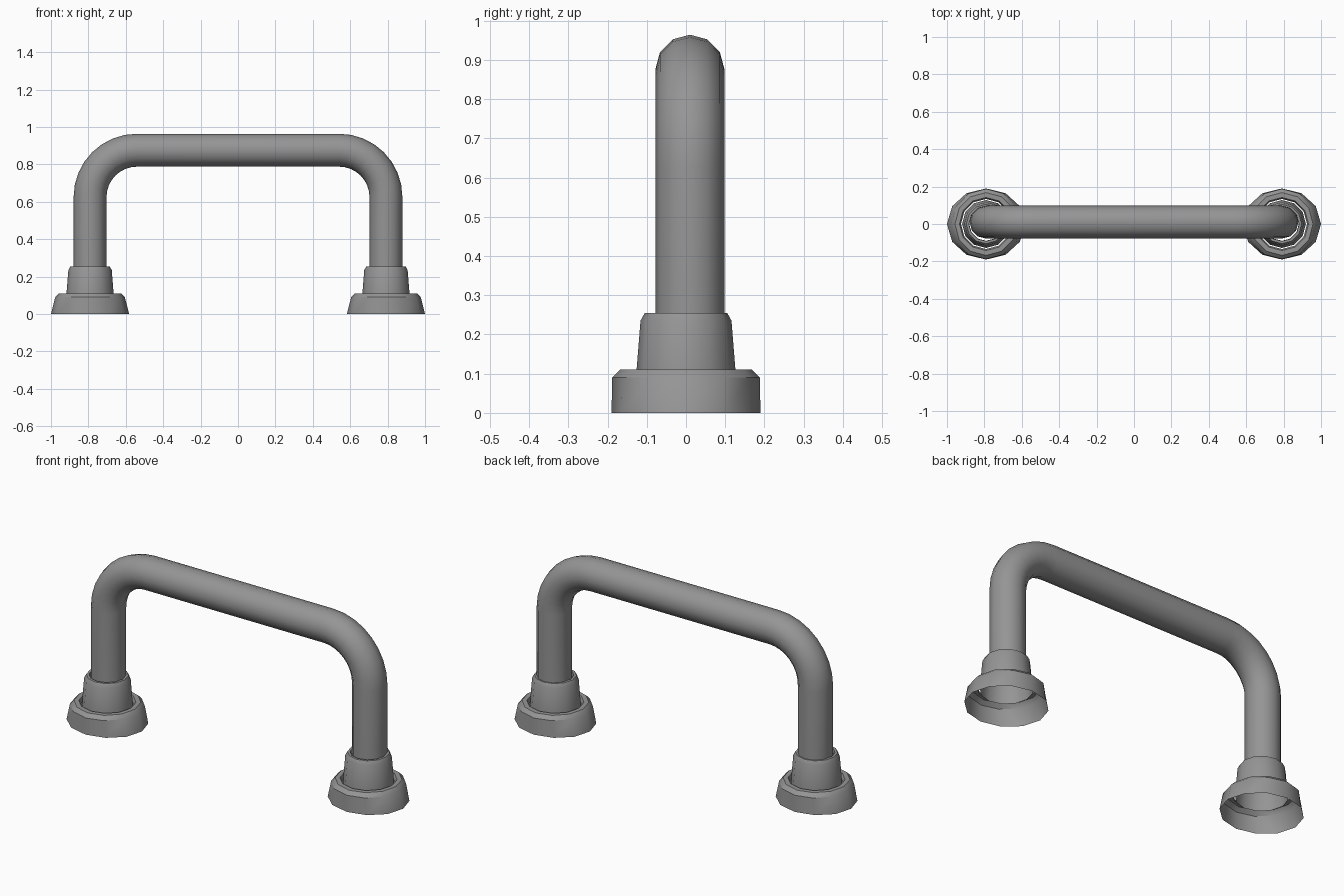
import bpy, bmesh
from math import sin, cos, pi, radians

cube = bpy.data.objects.get("Cube")
if cube:
    bpy.data.objects.remove(cube, do_unlink=True)

SIDES = 12
LEG_X = 0.791

steel = bpy.data.materials.new("brushed grey")
steel.use_nodes = True
grey = (0.3, 0.3, 0.3, 1)
steel.diffuse_color = grey
steel.node_tree.nodes["Principled BSDF"].inputs["Base Color"].default_value = grey


def skin(name, rings):
    """Join successive rings of points into an open smooth tube."""
    bm = bmesh.new()
    loops = [[bm.verts.new(p) for p in ring] for ring in rings]
    for a, b in zip(loops, loops[1:]):
        for i in range(SIDES):
            j = (i + 1) % SIDES
            bm.faces.new((a[i], a[j], b[j], b[i]))
    mesh = bpy.data.meshes.new(name)
    bm.to_mesh(mesh)
    bm.free()
    mesh.materials.append(steel)
    obj = bpy.data.objects.new(name, mesh)
    bpy.context.collection.objects.link(obj)
    bpy.ops.object.select_all(action='DESELECT')
    obj.select_set(True)
    bpy.context.view_layer.objects.active = obj
    bpy.ops.object.shade_smooth_by_angle(angle=radians(35))


def lathe(name, x, profile):
    """Profile rows: x radius, y radius, height."""
    angles = [2 * pi * i / SIDES for i in range(SIDES)]
    skin(name, [[(x + rx * cos(t), ry * sin(t), z) for t in angles]
                for rx, ry, z in profile])


# Bent handle: a round bar swept up, across and down
RADIUS, BEND, BAR_Z, BAR_Y, STEPS = 0.088, 0.25, 0.876, 0.01, 8
path = [(-LEG_X, 0.23, pi)]
for k in range(STEPS + 1):
    t = pi - k * pi / 2 / STEPS
    path.append((-LEG_X + BEND + BEND * cos(t), BAR_Z - BEND + BEND * sin(t), t))
path += [(-x, z, pi - t) for x, z, t in reversed(path)]
rings = []
for x, z, t in path:
    ring = []
    for i in range(SIDES):
        a = 2 * pi * i / SIDES
        out = RADIUS * cos(a)
        ring.append((x + out * cos(t), BAR_Y - RADIUS * sin(a), z + out * sin(t)))
    rings.append(ring)
skin("handle_bar", rings)

# Hollow foot flanges and tapered collars, one pair per leg
for side, sign in (("left", 1), ("right", -1)):
    lathe(side + "_flange", sign * LEG_X, [
        (0.209, 0.19, 0), (0.186, 0.188, 0.09), (0.166, 0.168, 0.11),
        (0.142, 0.142, 0.11), (0.134, 0.134, 0.09)])
    lathe(side + "_collar", sign * LEG_X, [
        (0.128, 0.128, 0.085), (0.126, 0.126, 0.11), (0.116, 0.116, 0.235),
        (0.105, 0.105, 0.255), (0.092, 0.092, 0.255), (0.09, 0.09, 0.235)])
